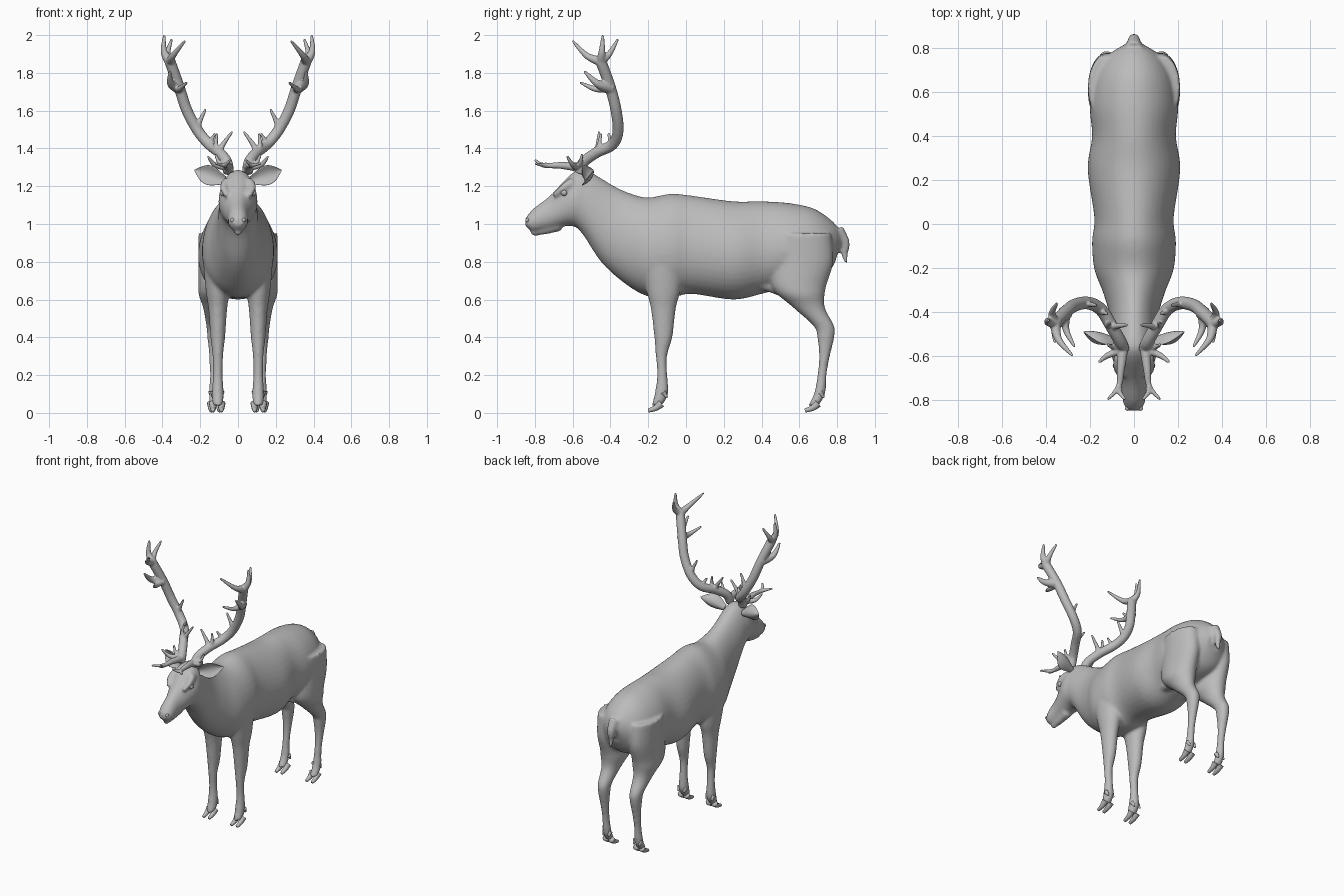
import bpy, bmesh
from math import cos, sin, pi
from mathutils import Vector

old = bpy.data.objects.get("Cube")
if old:
    bpy.data.objects.remove(old)

GREY = (.5, .5, .5, 1)
material = bpy.data.materials.new("soft grey")
material.use_nodes = True
material.diffuse_color = GREY
material.node_tree.nodes["Principled BSDF"].inputs["Base Color"].default_value = GREY
material.node_tree.nodes["Principled BSDF"].inputs["Roughness"].default_value = .8


def flowing(rows, steps=5):
    """Rows of numbers joined by a Catmull-Rom spline."""
    result = []
    for i in range(len(rows) - 1):
        before, start = rows[max(i - 1, 0)], rows[i]
        end, after = rows[i + 1], rows[min(i + 2, len(rows) - 1)]
        for step in range(steps):
            t = step / steps
            blended = []
            for p, q, r, s in zip(before, start, end, after):
                slope_in, slope_out = (r - p) / 2, (s - q) / 2
                ease = t * t * (3 - 2 * t)
                hermite = q + (r - q) * ease
                hermite += slope_in * t * (1 - t) ** 2 - slope_out * t * t * (1 - t)
                blended.append(hermite)
            result.append(blended)
    return result + [list(rows[-1])]


def oval(centre, tall, wide, egg=0, bend=Vector(), count=24):
    """Ring of points; egg narrows the top, bend cups the edges."""
    angles = [2 * pi * i / count for i in range(count)]
    return [centre + tall * sin(a) + wide * cos(a) * (1 - egg * sin(a)) + bend * sin(a) ** 2
            for a in angles]


def skin(mesh, rings):
    """Closed skin over a row of rings."""
    loops = [[mesh.verts.new(point) for point in ring] for ring in rings]
    for near, far in zip(loops, loops[1:]):
        for i in range(len(near)):
            mesh.faces.new((near[i - 1], near[i], far[i], far[i - 1]))
    mesh.faces.new(loops[0])
    mesh.faces.new(loops[-1][::-1])


def tube(mesh, points, root, tip):
    """Round tube along a smooth path, tapering from root to tip radius."""
    centres = [Vector(point) for point in flowing(points)]
    last = len(centres) - 1
    side, rings = Vector((.3, .5, .8)), []
    for i, centre in enumerate(centres):
        along = (centres[min(i + 1, last)] - centres[max(i - 1, 0)]).normalized()
        side = (side - along * side.dot(along)).normalized()
        radius = root + (tip - root) * i / last
        rings.append(oval(centre, side * radius, along.cross(side) * radius, count=12))
    skin(mesh, rings)


def leg(mesh, x, rows):
    """Rows: y, z, half depth; the width follows the depth."""
    skin(mesh, [oval(Vector((x, y, z)), Vector((0, depth, 0)), Vector((min(.01 + .6 * depth, .085), 0, 0)))
                for y, z, depth in flowing(rows)])


def mirror(mesh):
    copy = bmesh.ops.duplicate(mesh, geom=mesh.verts[:] + mesh.edges[:] + mesh.faces[:])["geom"]
    verts = [item for item in copy if isinstance(item, bmesh.types.BMVert)]
    bmesh.ops.scale(mesh, verts=verts, vec=(-1, 1, 1))


def finish(name, mesh, voxel=None, relax=0):
    bmesh.ops.recalc_face_normals(mesh, faces=mesh.faces)
    data = bpy.data.meshes.new(name)
    mesh.to_mesh(data)
    mesh.free()
    data.materials.append(material)
    data.shade_smooth()
    thing = bpy.data.objects.new(name, data)
    bpy.context.collection.objects.link(thing)
    if voxel:
        merge = thing.modifiers.new("merge", "REMESH")
        merge.mode, merge.voxel_size, merge.use_smooth_shade = "VOXEL", voxel, True
        soften = thing.modifiers.new("soften", "SMOOTH")
        soften.factor, soften.iterations = .5, relax


# Legs, flank folds and brow ridges, on both sides
body = bmesh.new()
leg(body, .107, [(-.14, .95, .09), (-.13, .8, .11), (-.12, .65, .09), (-.12, .55, .066), (-.12, .4, .048),
                 (-.13, .3, .03), (-.126, .2, .027), (-.13, .1, .036), (-.155, .04, .028)])
leg(body, .125, [(.62, .95, .15), (.62, .8, .16), (.6, .66, .14), (.65, .56, .085), (.73, .46, .055),
                 (.74, .4, .045), (.733, .3, .029), (.72, .2, .024), (.707, .1, .03), (.675, .04, .028)])
tube(body, [(.07, .36, .7), (.08, .44, .68), (.09, .52, .64)], .05, .03)
tube(body, [(.06, -.6, 1.22), (.075, -.65, 1.19), (.06, -.7, 1.15)], .03, .012)
mirror(body)

# Head, neck and trunk. Rows: top y, z; bottom y, z; half width
trunk = [(-.85, 1.03, -.85, .99, .03), (-.81, 1.08, -.81, .96, .05), (-.72, 1.15, -.73, .97, .06),
         (-.6, 1.27, -.61, .99, .1), (-.52, 1.28, -.55, .95, .1), (-.38, 1.2, -.45, .8, .11),
         (-.29, 1.16, -.33, .69, .14), (-.2, 1.14, -.21, .62, .18), (-.08, 1.16, -.08, .61, .19),
         (.03, 1.15, .03, .63, .18), (.25, 1.12, .25, .6, .21), (.4, 1.12, .4, .63, .19),
         (.55, 1.11, .52, .66, .2), (.68, 1.08, .66, .68, .18), (.78, 1.01, .74, .72, .13),
         (.83, .94, .79, .8, .05)]
rings = []
for top_y, top_z, low_y, low_z, width in flowing(trunk):
    top, low = Vector((0, top_y, top_z)), Vector((0, low_y, low_z))
    rings.append(oval((top + low) / 2, (top - low) / 2, Vector((width, 0, 0)), egg=.1, count=40))
skin(body, rings)

# Lower jaw and tail
tube(body, [(0, -.67, 1), (0, -.75, .97), (0, -.82, .95)], .04, .013)
tube(body, [(0, .8, .97), (0, .84, .9), (0, .84, .84), (0, .85, .79)], .038, .008)
finish("body", body, .01, 6)

# Hooves: two toes and two dewclaws on each foot
hooves = bmesh.new()
for heel, x in ((-.13, .11), (.7, .12)):
    for outward in (-.022, .022):
        toe = x + outward
        tube(hooves, [(toe, heel, .05), (toe, heel - .03, .026), (toe, heel - .07, .012)], .022, .01)
        tube(hooves, [(toe, heel + .01, .11), (toe, heel + .03, .08)], .016, .005)
mirror(hooves)
finish("hooves", hooves)

# Ears: cupped leaves
ears = bmesh.new()
root, tip = Vector((.07, -.53, 1.23)), Vector((.23, -.49, 1.285))
rings = []
for i in range(21):
    t = i / 20
    width = .02 * (1 - t) + .04 * sin(pi * t ** 1.2) + .003
    rings.append(oval(root.lerp(tip, t), Vector((-.3, 0, .95)) * width, Vector((0, width * .3, 0)),
                      bend=Vector((0, -width * .7, 0))))
skin(ears, rings)
mirror(ears)
finish("ears", ears)

# Eyes and nostrils
features = bmesh.new()
for place, radius in (((.08, -.645, 1.165), .017), ((.03, -.84, 1.02), .011)):
    ball = bmesh.ops.create_uvsphere(features, u_segments=16, v_segments=10, radius=radius)["verts"]
    bmesh.ops.translate(features, verts=ball, vec=place)
mirror(features)
finish("eyes_and_nostrils", features)

# Antlers: main beam and forward brow tine, with prongs growing from them
antlers = bmesh.new()
beam = [(.05, -.57, 1.27), (.06, -.54, 1.33), (.1, -.47, 1.38), (.15, -.39, 1.42),
        (.21, -.36, 1.49), (.27, -.37, 1.6), (.31, -.4, 1.72), (.36, -.45, 1.86)]
brow = [(.05, -.57, 1.3), (.06, -.66, 1.31), (.07, -.74, 1.31), (.12, -.8, 1.32)]
tube(antlers, beam, .029, .03)
tube(antlers, brow, .025, .006)


def prong(stem, joint, tip, root):
    """Tine from a joint of the stem, bowed outward and down."""
    start, end = Vector(stem[joint]), Vector(tip)
    bow = Vector((.12, 0, -.12)) * (end - start).length
    tube(antlers, [start, start.lerp(end, .5) + bow, end], root, .006)


# Palm prongs
prong(beam, 7, (.39, -.44, 2), .03)
prong(beam, 7, (.28, -.6, 1.97), .028)
prong(beam, 7, (.35, -.36, 1.98), .026)
prong(beam, 6, (.27, -.56, 1.75), .026)
prong(beam, 6, (.36, -.54, 1.81), .035)
# Tines along the lower beam
prong(beam, 4, (.17, -.37, 1.61), .022)
prong(beam, 2, (.03, -.46, 1.49), .022)
prong(beam, 2, (.11, -.45, 1.48), .02)
prong(beam, 3, (.12, -.41, 1.48), .02)
# Forks at the brow
prong(brow, 2, (.04, -.8, 1.34), .016)
prong(brow, 0, (.16, -.63, 1.36), .022)
prong(brow, 0, (.12, -.55, 1.37), .018)
mirror(antlers)
finish("antlers", antlers, .005, 3)
